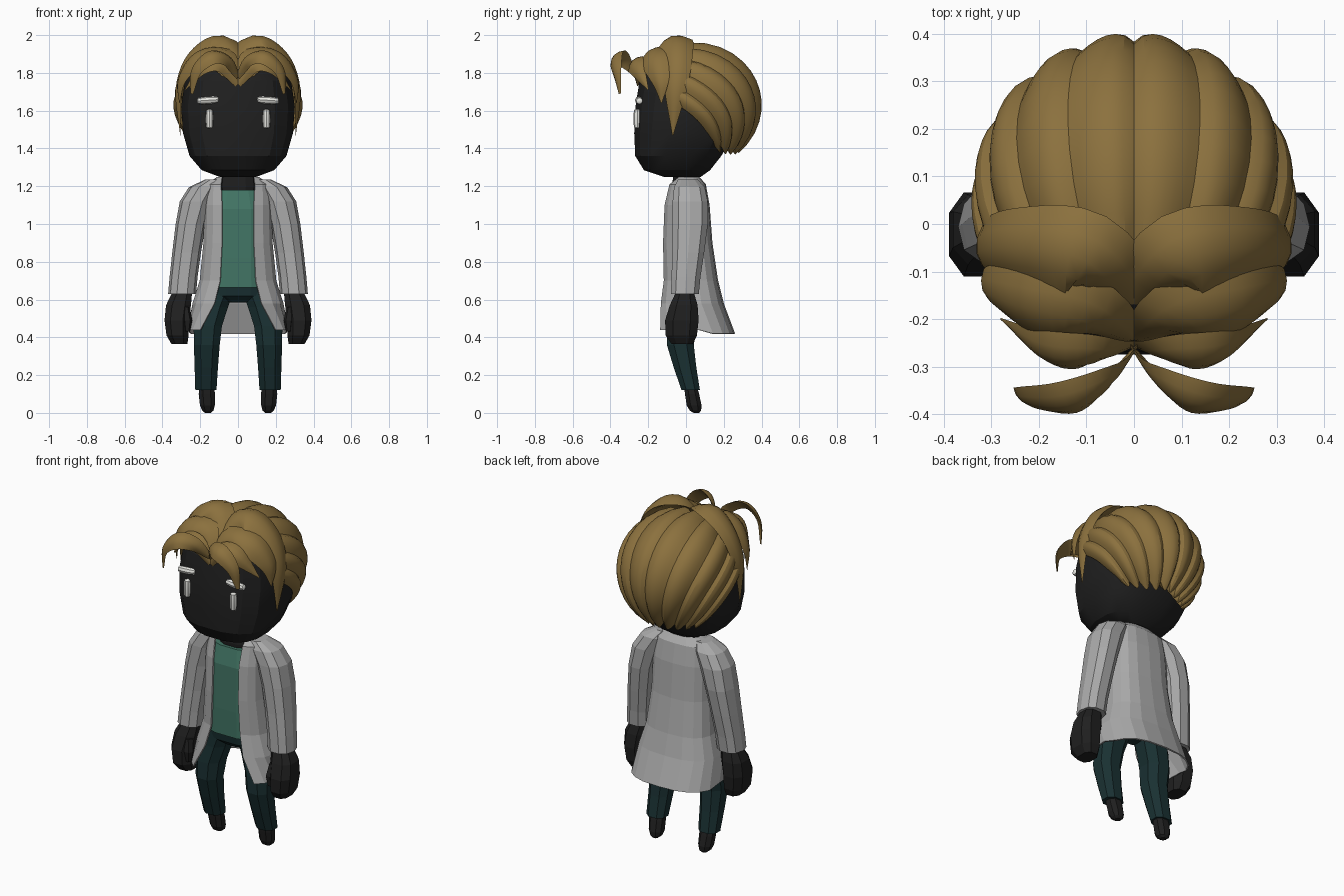
import bpy, bmesh
from math import sin, cos, pi, asin, radians
from mathutils import Vector as V

if "Cube" in bpy.data.objects:
    bpy.data.objects.remove(bpy.data.objects["Cube"])


def mat(name, rgb):
    m = bpy.data.materials.new(name)
    m.diffuse_color = (*rgb, 1)
    m.use_nodes = True
    m.node_tree.nodes["Principled BSDF"].inputs["Base Color"].default_value = m.diffuse_color
    return m


HAIR = mat("hair_brown", (0.26, 0.165, 0.048))
SKIN = mat("dark_skin", (0.014, 0.014, 0.014))
GREEN = mat("shirt_green", (0.055, 0.18, 0.13))
TEAL = mat("trouser_teal", (0.010, 0.030, 0.032))
WHITE = mat("face_white", (0.8, 0.8, 0.76))
COAT_GREY = mat("coat_grey", (0.4, 0.4, 0.4))


def grid(name, rows, material=None, closed=True, caps=True, smooth=0):
    """Skin a list of equally long point rows."""
    bm = bmesh.new()
    vs = [[bm.verts.new(p) for p in r] for r in rows]
    n = len(rows[0])
    for a, b in zip(vs, vs[1:]):
        for i in range(n if closed else n - 1):
            j = (i + 1) % n
            bm.faces.new((a[i], a[j], b[j], b[i]))
    if closed and caps:
        bm.faces.new(vs[0])
        bm.faces.new(vs[-1])
    bmesh.ops.recalc_face_normals(bm, faces=bm.faces)
    me = bpy.data.meshes.new(name)
    bm.to_mesh(me)
    bm.free()
    ob = bpy.data.objects.new(name, me)
    bpy.context.collection.objects.link(ob)
    if material:
        me.materials.append(material)
    if smooth:
        bpy.ops.object.select_all(action='DESELECT')
        ob.select_set(True)
        bpy.context.view_layer.objects.active = ob
        bpy.ops.object.shade_smooth_by_angle(angle=radians(smooth))
    return ob


def power(v, e):
    return abs(v) ** e * (1 if v >= 0 else -1)


def oval(z, cx, cy, rx, ry, n, e):
    return [(cx + rx * power(sin(2 * pi * (i + .5) / n), e),
             cy - ry * power(cos(2 * pi * (i + .5) / n), e), z) for i in range(n)]


def loft(name, rings, material=None, n=8, e=0.8, s=1, smooth=0):
    """Rings are (z, centre x, centre y, half width, half depth)."""
    return grid(name, [oval(z, s * cx, cy, rx, ry, n, e) for z, cx, cy, rx, ry in rings],
                material, smooth=smooth)


def trunk(name, rings, material, n=14, e=0.75, smooth=0):
    """Rings are (z, half width, front y, back y)."""
    return loft(name, [(z, 0, (f + b) / 2, w, (b - f) / 2) for z, w, f, b in rings],
                material, n, e, smooth=smooth)


def spline(pts, steps):
    """Catmull-Rom through (x, y, z, width) points."""
    pts = [V(p) for p in pts]
    ext = [2 * pts[0] - pts[1]] + pts + [2 * pts[-1] - pts[-2]]
    out = []
    for k in range(len(pts) - 1):
        a, b, c, d = ext[k:k + 4]
        for i in range(steps + (k == len(pts) - 2)):
            t = i / steps
            out.append(.5 * (2 * b + (c - a) * t + (2 * a - 5 * b + 4 * c - d) * t * t
                             + (3 * b - a - 3 * c + d) * t ** 3))
    return out


def lock(name, pts, s):
    """Tapered hair lock with a bowed outer face, following a path over the head."""
    path = spline([(s * x, y, z, w) for x, y, z, w in pts], 5)
    rows = []
    for i, p in enumerate(path):
        c, w = p.xyz, max(p.w, .006)
        t = (path[min(i + 1, len(path) - 1)] - path[max(i - 1, 0)]).xyz.normalized()
        side = t.cross(c - V((0, 0, 1.6))).normalized()
        out = side.cross(t)
        if out.dot(c - V((0, 0, 1.6))) < 0:
            out = -out
        js = [-1, -.5, 0, .5, 1]
        top = [c + side * w / 2 * j + out * .22 * w * (1 - j * j) for j in js]
        low = [c + side * w / 2 * j - out * .03 * w for j in js[3:0:-1]]
        rows.append(top + low)
    grid(name, rows, HAIR, smooth=40)


# Head and neck
trunk("head", [(1.25, .10, -.12, .08), (1.285, .195, -.225, .13), (1.36, .26, -.272, .19),
               (1.48, .295, -.278, .26), (1.62, .305, -.272, .31), (1.76, .285, -.25, .32),
               (1.86, .21, -.17, .24), (1.91, .10, -.08, .13)], SKIN, 16, .75, 25)
trunk("neck", [(1.15, .09, -.07, .07), (1.2, .10, -.075, .08), (1.28, .09, -.07, .07)], SKIN, 10)

# Back hair: ribbed strands sweeping from the crown to the nape
LANES, SUB, STEPS = 5, 6, 14          # strands per side
rows = []
for k in range(STEPS + 2):
    row = []
    for i in range(-LANES * SUB, LANES * SUB + 1):
        u = i / (LANES * SUB)
        t = abs(i) % SUB / SUB
        bulge = sin(pi * t ** .75) if t else 0
        v = min(k, STEPS) / STEPS * (.95 + .05 * bulge)
        a = u * radians(92)
        start = V((sin(a), -.3, cos(a)))
        mid = V((sin(a), cos(a * .9), .45 - .75 * abs(u))) * 1.4
        end = V((.66 * u, .70 - .36 * abs(u), -.84))
        d = (start * (1 - v) ** 2 + mid * 2 * v * (1 - v) + end * v * v).normalized()
        d *= (.985 + .06 * bulge + .05 * v ** 4) if k <= STEPS else .84
        row.append((.328 * d.x, .05 + .335 * d.y, 1.64 + .31 * d.z))
    rows.append(row)
grid("back_hair", rows, HAIR, closed=False, smooth=25)

# Fringe locks, mirrored about the parting
LOCKS = {
    "crown_lock": [(0, -.15, 1.83, .14), (.1, -.065, 1.955, .19), (.235, -.045, 1.88, .16),
                   (.305, -.055, 1.71, .12), (.305, -.07, 1.47, .005)],
    "temple_lock": [(0, -.24, 1.74, .05), (.09, -.185, 1.875, .17), (.21, -.16, 1.865, .17),
                    (.295, -.135, 1.76, .10), (.31, -.13, 1.64, .005)],
    "brow_lock": [(0, -.25, 1.74, .04), (.08, -.265, 1.84, .1), (.18, -.26, 1.83, .1),
                  (.28, -.2, 1.71, .005)],
    "front_tuft": [(0, -.26, 1.78, .03), (.06, -.325, 1.865, .08), (.14, -.365, 1.88, .1),
                   (.22, -.365, 1.81, .07), (.245, -.35, 1.69, .02)],
}

# Coat: open-fronted shell flaring to the hem (z, half width, front y, back y, front gap)
COAT = [(1.25, .11, -.05, .07, .085), (1.21, .17, -.095, .105, .09), (1.1, .18, -.12, .125, .085),
        (.9, .185, -.128, .14, .085), (.7, .205, -.125, .17, .095), (.58, .242, -.145, .2, .125),
        (.44, .268, -.182, .26, .2)]
rows = []
for z, w, f, b, gap in COAT:
    t0 = asin((gap / w) ** (1 / .75))
    row = []
    for i in range(17):
        t = t0 + (2 * pi - 2 * t0) * i / 16
        y = (f + b) / 2 - (b - f) / 2 * power(cos(t), .75)
        row.append((w * power(sin(t), .75), y, z - (.02 if z < .5 and y > .1 else 0)))
    rows.append(row)
coat = grid("coat", rows, COAT_GREY, closed=False)
thick = coat.modifiers.new("thickness", 'SOLIDIFY')
thick.thickness = .008

# Shirt and hips
trunk("shirt", [(.665, .17, -.115, .12), (.82, .165, -.118, .12), (1.08, .165, -.115, .11),
                (1.18, .13, -.09, .085)], GREEN, 12, .65)
trunk("hips", [(.585, .07, -.06, .07), (.62, .17, -.1, .1), (.67, .175, -.108, .125)], TEAL, 12, .7)

for s, side in ((1, "right"), (-1, "left")):
    for name, pts in LOCKS.items():
        lock(f"{name}_{side}", pts, s)

    # Legs and feet
    loft(f"trouser_leg_{side}", [(.65, .1, -.005, .085, .09), (.56, .135, -.01, .088, .085),
                                 (.46, .16, -.02, .08, .085), (.36, .165, -.03, .073, .076),
                                 (.24, .168, -.005, .066, .064), (.12, .17, .025, .06, .052)],
         TEAL, 8, .85, s)
    loft(f"foot_{side}", [(.16, .165, .02, .04, .035), (.1, .165, .032, .046, .04),
                          (.04, .162, .043, .042, .042), (.012, .16, .05, .032, .032),
                          (0, .16, .055, .016, .016)], SKIN, 8, .85, s)

    # Sleeves and hands
    loft(f"sleeve_{side}", [(1.235, .13, .01, .045, .055), (1.195, .175, .018, .085, .085),
                            (1.12, .22, .022, .088, .097), (1.0, .25, .022, .08, .098),
                            (.85, .272, .012, .076, .088), (.72, .288, 0, .074, .08),
                            (.63, .296, -.006, .074, .077)], COAT_GREY, 10, .85, s)
    loft(f"hand_{side}", [(.64, .295, -.006, .055, .05), (.57, .315, -.012, .07, .078),
                          (.49, .325, -.022, .068, .094), (.41, .32, -.025, .062, .088),
                          (.365, .31, -.02, .045, .06)], SKIN, 8, .75, s)
    loft(f"thumb_{side}", [(.56, .28, -.06, .025, .03), (.49, .268, -.075, .026, .03),
                           (.43, .268, -.075, .014, .018)], SKIN, 6, .85, s)

    # Brow and eye: rounded bars, the first lying across, the second upright
    for name, loc, length in (("brow", V((.158 * s, -.253, 1.655)), .059),
                              ("eye", V((.151 * s, -.258, 1.557)), .051)):
        rows = []
        for h, r in ((-1, .4), (-.9, .85), (-.4, 1), (.4, 1), (.9, .85), (1, .4)):
            ring = []
            for i in range(8):
                c, d = .02 * r * cos(i * pi / 4), .02 * r * sin(i * pi / 4)
                ring.append(loc + V((h * length, c + .008 * abs(h), d - .004 * s * h) if name == "brow"
                                    else (d, c, h * length)))
            rows.append(ring)
        grid(f"{name}_{side}", rows, WHITE, smooth=40)
